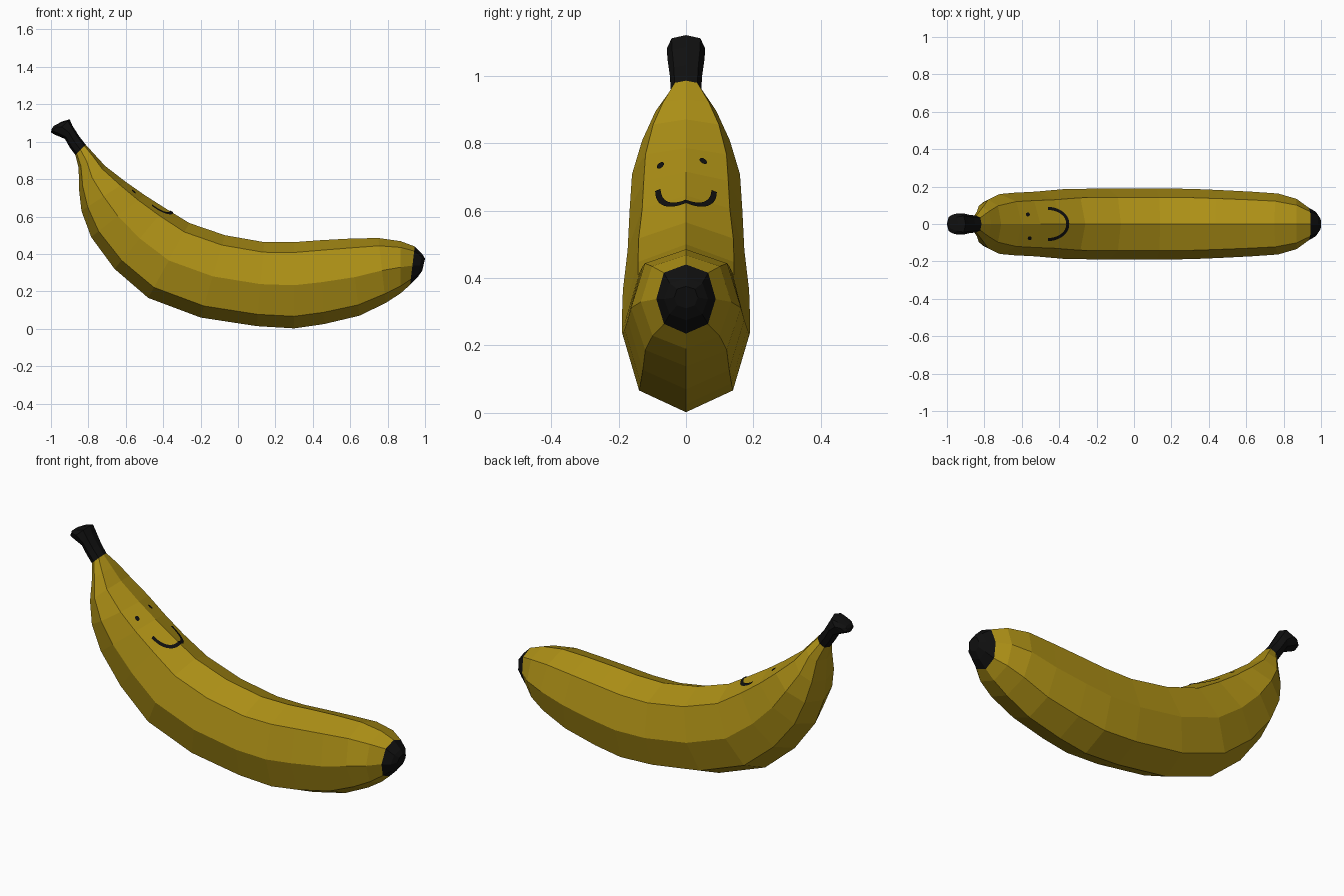
import bpy, bmesh, math
from mathutils import Vector
from mathutils.bvhtree import BVHTree

cube = bpy.data.objects.get("Cube")
if cube:
    bpy.data.objects.remove(cube, do_unlink=True)


def material(name, rgb):
    m = bpy.data.materials.new(name)
    m.use_nodes = True
    m.diffuse_color = (*rgb, 1)
    m.node_tree.nodes["Principled BSDF"].inputs["Base Color"].default_value = (*rgb, 1)
    return m


YELLOW = material("ripe_yellow", (0.42, 0.28, 0.008))
BLACK = material("near_black", (0.005, 0.005, 0.005))


def add_object(name, bm, mat):
    mesh = bpy.data.meshes.new(name)
    bm.to_mesh(mesh)
    bm.free()
    mesh.materials.append(mat)
    ob = bpy.data.objects.new(name, mesh)
    bpy.context.scene.collection.objects.link(ob)
    return ob


# Eight-sided section: (fraction from inner to outer ridge, fraction of half width)
HALF = [(0, 0), (0.12, 0.75), (0.5, 1), (0.86, 0.74), (1, 0)]
SECTION = HALF + [(f, -w) for f, w in HALF[3:0:-1]]


def loft(name, stations, mat, cap_start=False, cap_end=False):
    """Skin stations of (inner x, z, outer x, z, half width)."""
    bm = bmesh.new()
    rings = []
    for x0, z0, x1, z1, hw in stations:
        rings.append([bm.verts.new((x0 + (x1 - x0) * f, w * hw, z0 + (z1 - z0) * f))
                      for f, w in SECTION])
    n = len(SECTION)
    for a, b in zip(rings, rings[1:]):
        for i in range(n):
            j = (i + 1) % n
            bm.faces.new((a[i], a[j], b[j], b[i]))
    if cap_start:
        bm.faces.new(rings[0])
    if cap_end:
        bm.faces.new(rings[-1])
    bmesh.ops.recalc_face_normals(bm, faces=bm.faces)
    # open lofts: make sure the sides point away from the section centre
    f = bm.faces[0]
    centre = sum((v.co for v in rings[0] + rings[1]), Vector()) / (2 * n)
    if f.normal.dot(f.calc_center_median() - centre) < 0:
        bmesh.ops.reverse_faces(bm, faces=bm.faces)
    tree = BVHTree.FromBMesh(bm)
    add_object(name, bm, mat)
    return tree


# Peel, from stem end to tip end
PEEL = [
    (-0.815, 0.985, -0.87, 0.93, 0.045),
    (-0.765, 0.93, -0.852, 0.86, 0.09),
    (-0.71, 0.87, -0.85, 0.745, 0.13),
    (-0.60, 0.785, -0.837, 0.63, 0.16),
    (-0.50, 0.715, -0.785, 0.49, 0.167),
    (-0.39, 0.645, -0.66, 0.32, 0.173),
    (-0.26, 0.565, -0.48, 0.165, 0.187),
    (-0.07, 0.50, -0.20, 0.06, 0.19),
    (0.14, 0.463, 0.10, 0.014, 0.19),
    (0.30, 0.463, 0.30, 0.002, 0.188),
    (0.435, 0.473, 0.46, 0.025, 0.182),
    (0.60, 0.482, 0.65, 0.07, 0.173),
    (0.75, 0.485, 0.79, 0.138, 0.163),
    (0.87, 0.468, 0.87, 0.19, 0.134),
    (0.945, 0.44, 0.92, 0.235, 0.088),
]
peel = loft("peel", PEEL, YELLOW)

# Dark tip and stem
loft("tip", [PEEL[-1], (0.985, 0.40, 0.96, 0.275, 0.065),
             (1.0, 0.375, 0.985, 0.31, 0.035)], BLACK, cap_end=True)
loft("stem", [
    (-0.985, 1.085, -0.995, 1.07, 0.03),
    (-0.94, 1.108, -1.0, 1.05, 0.05),
    (-0.90, 1.12, -0.985, 1.04, 0.057),
    (-0.885, 1.085, -0.925, 1.015, 0.055),
    (-0.85, 1.03, -0.90, 0.97, 0.048),
    PEEL[0],
], BLACK, cap_start=True)


# Face details, draped on the inner side of the peel
def drape(x, y):
    hit, normal, _, _ = peel.ray_cast(Vector((x, y, 2)), Vector((0, 0, -1)))
    return hit + normal * 0.004


def eye(name, x, y, r=0.011):
    bm = bmesh.new()
    pts = [drape(x + r * math.cos(math.tau * i / 10), y + r * math.sin(math.tau * i / 10))
           for i in range(10)]
    bm.faces.new([bm.verts.new(p) for p in pts])
    add_object(name, bm, BLACK)


eye("left_eye", -0.57, 0.05)
eye("right_eye", -0.56, -0.075)

bm = bmesh.new()
steps, previous = 24, None
for i in range(steps + 1):
    t = math.pi * (i / steps - 0.5)
    c, s = math.cos(t), math.sin(t)
    pair = [bm.verts.new(drape(-0.463 + (0.107 + d) * c, (0.082 + d) * s))
            for d in (-0.008, 0.008)]
    if previous:
        bm.faces.new((previous[0], previous[1], pair[1], pair[0]))
    previous = pair
add_object("smile", bm, BLACK)
